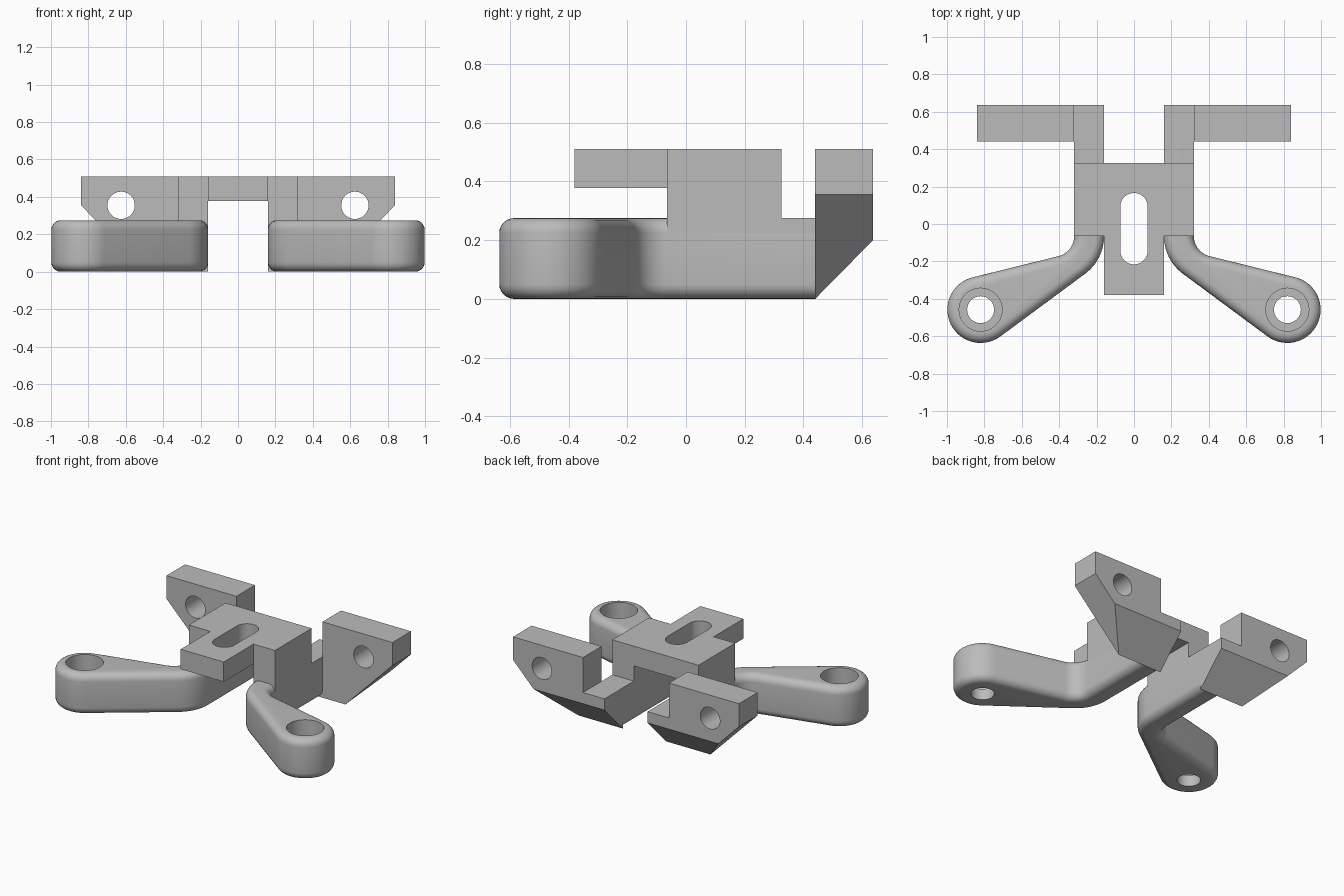
import bpy, bmesh
from math import radians, cos, sin
from mathutils import Vector

cube = bpy.data.objects.get("Cube")
if cube:
    bpy.data.objects.remove(cube, do_unlink=True)

grey = bpy.data.materials.new("plain grey")
grey.use_nodes = True
colour = (0.5, 0.5, 0.5, 1)
grey.diffuse_color = colour
grey.node_tree.nodes["Principled BSDF"].inputs["Base Color"].default_value = colour


def arc(cx, cy, r, start, end, steps):
    angles = [radians(start + (end - start) * i / steps) for i in range(steps + 1)]
    return [(cx + r * cos(a), cy + r * sin(a)) for a in angles]


def prism(name, outline, axis, lo, hi, edit=None):
    """Extrude a 2D outline along an axis, from lo to hi."""
    place = {"x": lambda u, v: (lo, u, v),
             "y": lambda u, v: (u, lo, v),
             "z": lambda u, v: (u, v, lo)}[axis]
    bm = bmesh.new()
    face = bm.faces.new([bm.verts.new(place(u, v)) for u, v in outline])
    new = bmesh.ops.extrude_face_region(bm, geom=[face])["geom"]
    shift = Vector([hi - lo if a == axis else 0 for a in "xyz"])
    bmesh.ops.translate(bm, vec=shift, verts=[g for g in new if isinstance(g, bmesh.types.BMVert)])
    bmesh.ops.recalc_face_normals(bm, faces=bm.faces)
    if edit:
        edit(bm)
        bmesh.ops.recalc_face_normals(bm, faces=bm.faces)
    mesh = bpy.data.meshes.new(name)
    bm.to_mesh(mesh)
    bm.free()
    mesh.materials.append(grey)
    obj = bpy.data.objects.new(name, mesh)
    bpy.context.collection.objects.link(obj)
    return obj


def finish(obj, cutters=(), mirror=True):
    """Cut the holes, mirror to the other side and set the shading."""
    bpy.ops.object.select_all(action="DESELECT")
    obj.select_set(True)
    bpy.context.view_layer.objects.active = obj
    for cutter in cutters:
        mod = obj.modifiers.new("hole", "BOOLEAN")
        mod.operation = "DIFFERENCE"
        mod.solver = "EXACT"
        mod.object = cutter
        bpy.ops.object.modifier_apply(modifier=mod.name)
        bpy.data.objects.remove(cutter, do_unlink=True)
    if mirror:
        mod = obj.modifiers.new("mirror", "MIRROR")
        mod.use_mirror_merge = False
        bpy.ops.object.modifier_apply(modifier=mod.name)
    bpy.ops.object.shade_smooth_by_angle(angle=radians(30))


# Main dimensions
inner, outer = 0.16, 0.32
front, step, ear_front, back = -0.065, 0.325, 0.44, 0.637
low, top, rounding = 0.275, 0.51, 0.05
tip_x, tip_y, tip_r = 0.82, -0.458, 0.178


# Rounded arms, running back as the lower rails
def round_edges(bm):
    edges = [e for e in bm.edges
             if abs(e.verts[0].co.z - e.verts[1].co.z) < 0.001
             and min(v.co.y for v in e.verts) < ear_front - 0.01]
    bmesh.ops.bevel(bm, geom=edges, offset=rounding, offset_type="OFFSET",
                    segments=6, profile=0.5, affect="EDGES", clamp_overlap=False)


outline = [(outer, ear_front)]
outline += arc(outer + 0.11, front, 0.11, 180, 256.8, 12)
outline += arc(tip_x, tip_y, tip_r, 76.8, -126.9, 28)
outline += arc(inner + 0.25, front, 0.25, 233.1, 180, 12)
outline += [(inner, ear_front)]
arms = prism("arms", outline, "z", 0, low, round_edges)
bore = prism("bore", arc(tip_x, tip_y, 0.072, 0, 350, 35), "z", -0.1, 0.4)
recess = prism("recess", arc(tip_x, tip_y, 0.115, 0, 350, 35), "z", 0.075, 0.4)
finish(arms, [bore, recess])

# Upright side blocks with a low step and a sloped tail
side = [(front, low - rounding), (ear_front, low - rounding), (ear_front, 0),
        (back, 0.2), (back, low), (step, low), (step, top), (front, top)]
finish(prism("side_blocks", side, "x", inner, outer))


# Rear ears with sloped undersides and a cross hole
def slope_underside(bm):
    cut = bmesh.ops.bisect_plane(bm, geom=bm.verts[:] + bm.edges[:] + bm.faces[:],
                                 plane_co=(0, ear_front, 0),
                                 plane_no=(0, 0.2, ear_front - back),
                                 clear_outer=True, dist=0.00001)
    bmesh.ops.holes_fill(bm, edges=[e for e in bm.edges if e.is_boundary])


ear = [(outer, 0), (0.49, 0), (0.84, 0.355), (0.84, top), (outer, top)]
ears = prism("rear_ears", ear, "y", ear_front, back, slope_underside)
ear_hole = prism("ear_hole", arc(0.625, 0.355, 0.073, 0, 350, 35), "y", 0.3, 0.8)
finish(ears, [ear_hole])

# Bridge plate with a long slot
plate = [(-inner, -0.38), (inner, -0.38), (inner, step), (-inner, step)]
bridge = prism("bridge_plate", plate, "z", 0.377, top)
slot = prism("slot", arc(0, 0.093, 0.073, 0, 180, 18) + arc(0, -0.143, 0.073, 180, 360, 18),
             "z", 0.2, 0.7)
finish(bridge, [slot], mirror=False)
